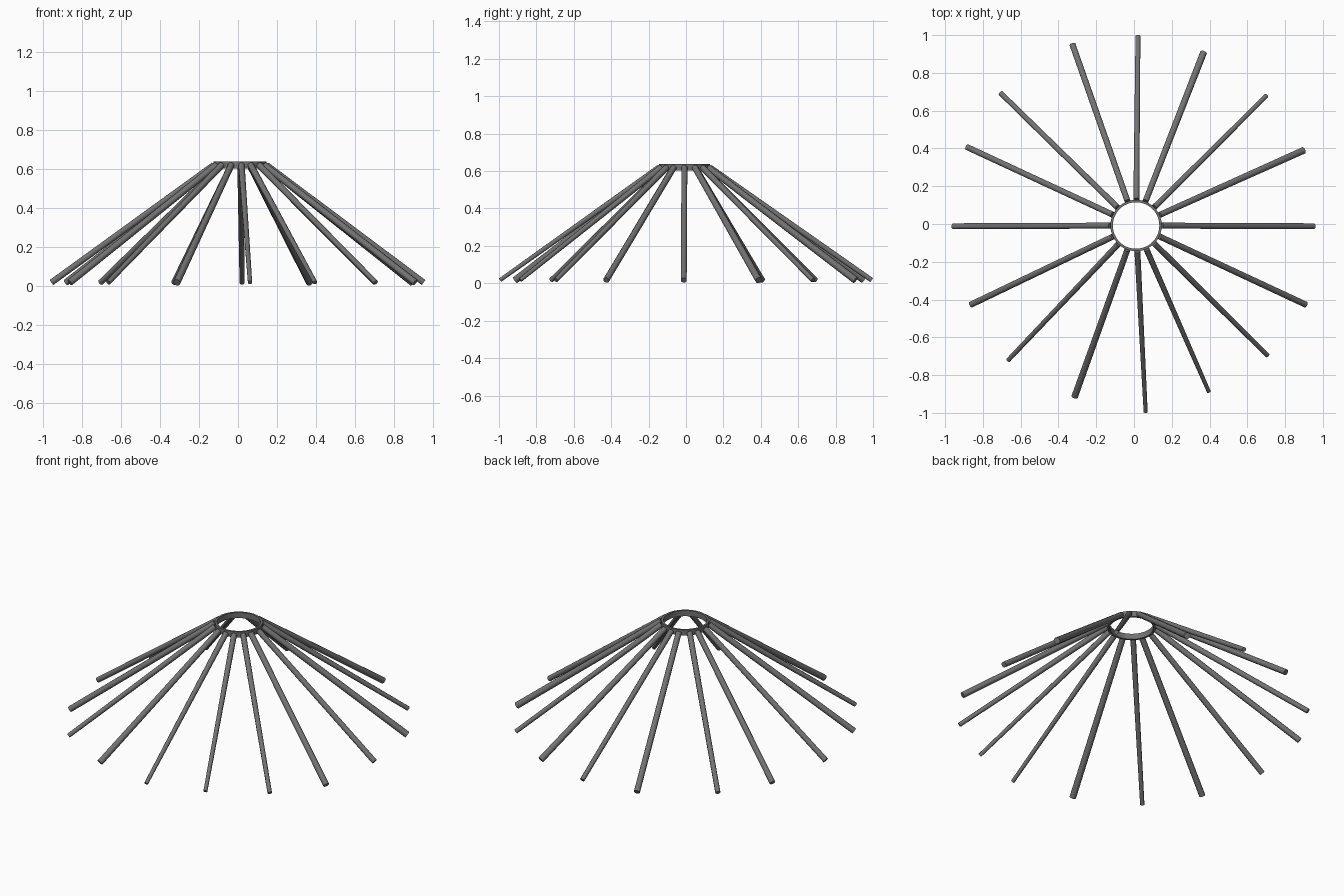
import bpy, bmesh, math
from mathutils import Vector, Matrix

if "Cube" in bpy.data.objects:
    bpy.data.objects.remove(bpy.data.objects["Cube"])

CX, CY = 0.011, -0.008         # ring centre
RING_OUT, RING_IN = 0.136, 0.123
Z_LOW, Z_TOP = 0.602, 0.637

dark = bpy.data.materials.new("dark_wood")
dark.diffuse_color = (0.17, 0.17, 0.17, 1)
dark.use_nodes = True
dark.node_tree.nodes["Principled BSDF"].inputs["Base Color"].default_value = dark.diffuse_color


def finish(bm, name, angle):
    bmesh.ops.recalc_face_normals(bm, faces=bm.faces)
    me = bpy.data.meshes.new(name)
    bm.to_mesh(me)
    bm.free()
    me.materials.append(dark)
    ob = bpy.data.objects.new(name, me)
    bpy.context.collection.objects.link(ob)
    bpy.ops.object.select_all(action='DESELECT')
    ob.select_set(True)
    bpy.context.view_layer.objects.active = ob
    bpy.ops.object.shade_smooth_by_angle(angle=math.radians(angle))
    return ob


# roof ring: rectangular profile swept around the centre
def roof_ring(steps=48):
    bm = bmesh.new()
    profile = [(RING_IN, Z_LOW), (RING_OUT, Z_LOW), (RING_OUT, Z_TOP), (RING_IN, Z_TOP)]
    rows = []
    for i in range(steps):
        a = math.tau * i / steps
        rows.append([bm.verts.new((CX + r * math.cos(a), CY + r * math.sin(a), z))
                     for r, z in profile])
    for i in range(steps):
        p, q = rows[i], rows[(i + 1) % steps]
        for k in range(4):
            n = (k + 1) % 4
            bm.faces.new((p[k], q[k], q[n], p[n]))
    finish(bm, "roof_ring", 30)


# tapered pole between two points
def pole(name, a, b, ra, rb):
    d = b - a
    bm = bmesh.new()
    mat = (Matrix.Translation((a + b) / 2) @ d.to_track_quat('Z', 'Y').to_matrix().to_4x4()
           @ Matrix.Rotation(math.pi / 8, 4, 'Z'))
    bmesh.ops.create_cone(bm, cap_ends=True, segments=8, radius1=ra, radius2=rb,
                          depth=d.length, matrix=mat)
    finish(bm, name, 50)


# foot position and foot width of each rafter pole
feet = [(0.021, 1.0, .028), (0.371, 0.915, .039), (0.705, 0.683, .026), (0.905, 0.393, .039),
        (0.96, -0.012, .034), (0.916, -0.43, .035), (0.711, -0.70, .026), (0.398, -0.892, .023),
        (0.062, -1.0, .023), (-0.317, -0.922, .038), (-0.67, -0.725, .026), (-0.87, -0.43, .035),
        (-0.965, -0.012, .034), (-0.89, 0.41, .034), (-0.71, 0.697, .030), (-0.328, 0.957, .035)]

roof_ring()
for i, (x, y, w) in enumerate(feet):
    out = Vector((x - CX, y - CY, 0))
    u = out.normalized()
    centre = Vector((CX, CY, 0))
    start = centre + u * 0.136 + Vector((0, 0, 0.619))
    end = centre + u * (out.length - 0.5 * w / 2) + Vector((0, 0, 0.017))
    pole(f"rafter_pole_{i + 1:02d}", start, end, 0.017, w / 2)
